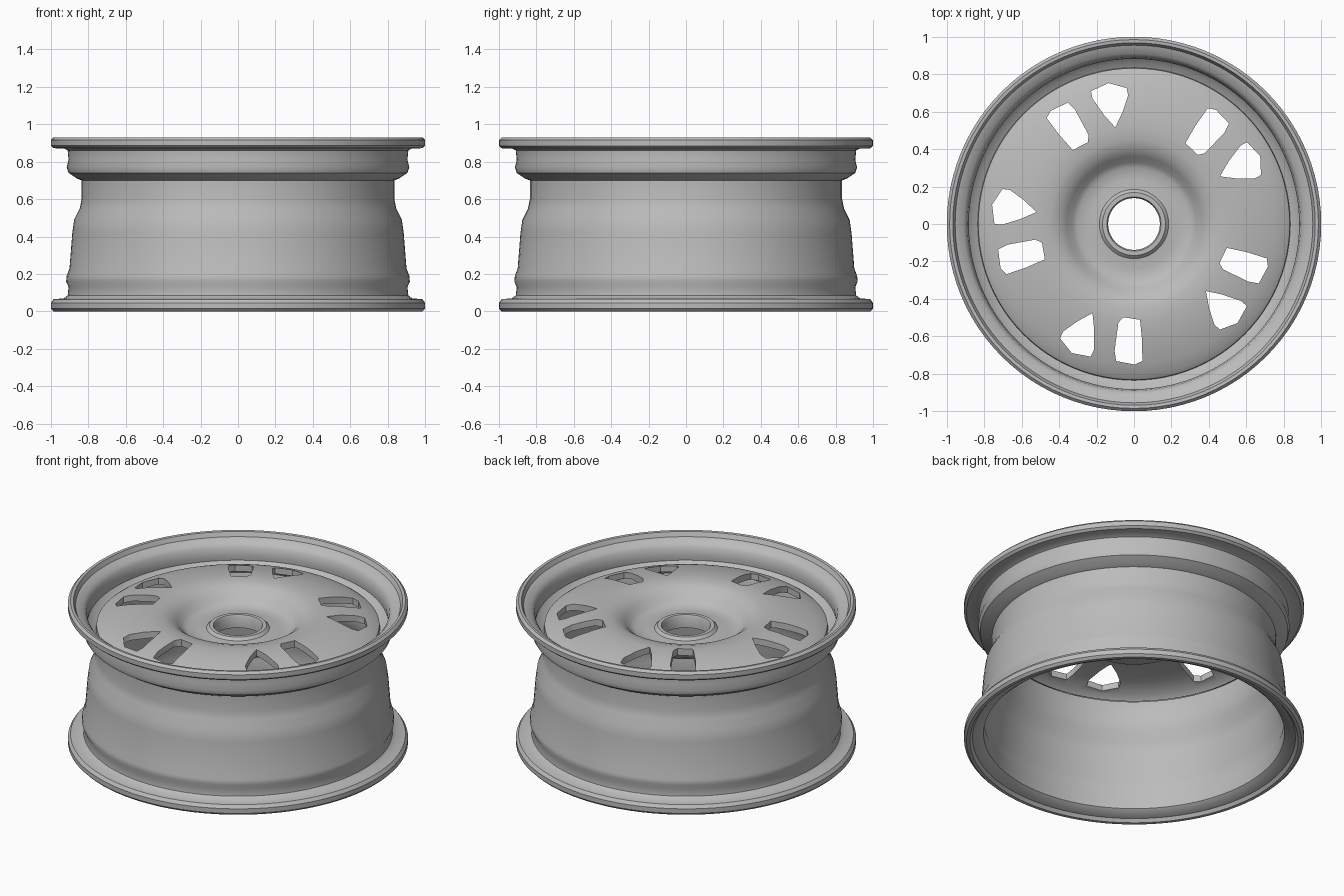
import bpy, bmesh
from math import sin, cos, pi, radians

if "Cube" in bpy.data.objects:
    bpy.data.objects.remove(bpy.data.objects["Cube"])

metal = bpy.data.materials.new("grey metal")
metal.use_nodes = True
metal.diffuse_color = (0.5, 0.5, 0.5, 1)
metal.node_tree.nodes["Principled BSDF"].inputs["Base Color"].default_value = (0.5, 0.5, 0.5, 1)


def finish(bm, name):
    bmesh.ops.recalc_face_normals(bm, faces=bm.faces)
    mesh = bpy.data.meshes.new(name)
    bm.to_mesh(mesh)
    bm.free()
    mesh.materials.append(metal)
    ob = bpy.data.objects.new(name, mesh)
    bpy.context.collection.objects.link(ob)
    return ob


def lathe(name, profile, segments=96):
    """Closed (radius, height) profile turned around z."""
    bm = bmesh.new()
    rings = []
    for i in range(segments):
        a = 2 * pi * i / segments
        rings.append([bm.verts.new((r * cos(a), r * sin(a), z)) for r, z in profile])
    n = len(profile)
    for i in range(segments):
        p, q = rings[i], rings[(i + 1) % segments]
        for j in range(n):
            k = (j + 1) % n
            bm.faces.new((p[j], q[j], q[k], p[k]))
    return finish(bm, name)


def smooth(ob, angle=35):
    bpy.ops.object.select_all(action='DESELECT')
    ob.select_set(True)
    bpy.context.view_layer.objects.active = ob
    bpy.ops.object.shade_smooth_by_angle(angle=radians(angle))


# Barrel with flanges, bead seats and drop centre
outside = [(0.985, 0), (1, 0.015), (1, 0.045), (0.985, 0.065), (0.93, 0.07), (0.91, 0.085),
           (0.905, 0.13), (0.918, 0.16), (0.915, 0.19), (0.9, 0.23), (0.885, 0.42),
           (0.875, 0.49), (0.845, 0.55), (0.835, 0.6), (0.835, 0.7), (0.86, 0.71),
           (0.905, 0.74), (0.915, 0.77), (0.905, 0.81), (0.91, 0.86), (0.93, 0.87),
           (0.985, 0.872), (1, 0.885), (1, 0.915), (0.985, 0.93)]
inside = [(0.968, 0.928), (0.955, 0.9), (0.91, 0.885), (0.89, 0.86), (0.882, 0.81),
          (0.885, 0.78), (0.86, 0.755), (0.815, 0.735), (0.805, 0.7), (0.805, 0.6),
          (0.815, 0.54), (0.845, 0.48), (0.86, 0.42), (0.875, 0.23), (0.89, 0.18),
          (0.88, 0.13), (0.885, 0.05), (0.91, 0.03), (0.95, 0.02), (0.965, 0)]
smooth(lathe("rim_barrel", outside + inside))

# Domed face with sunken hub and raised ring round the centre bore
top = [(0.835, 0.75), (0.832, 0.775), (0.81, 0.79), (0.75, 0.81), (0.68, 0.83), (0.6, 0.845),
       (0.52, 0.853), (0.45, 0.85), (0.4, 0.835), (0.36, 0.805), (0.33, 0.77), (0.3, 0.752),
       (0.24, 0.75), (0.185, 0.755), (0.168, 0.772), (0.145, 0.772), (0.138, 0.76)]
under = [(0.138, 0.69), (0.3, 0.69), (0.345, 0.72), (0.4, 0.785), (0.46, 0.808),
         (0.55, 0.81), (0.68, 0.79), (0.78, 0.762), (0.81, 0.735)]
face = lathe("wheel_face", top + under)

# Five pairs of vents: (radial, sideways) outlines around each vent axis
wide_vent = [(0.5, -0.04), (0.53, -0.065), (0.68, -0.08), (0.735, -0.07), (0.75, 0.03),
             (0.73, 0.07), (0.62, 0.065), (0.51, 0.05)]
pointed_vent = [(0.525, 0.0), (0.6, -0.055), (0.68, -0.1), (0.72, -0.1), (0.765, -0.01),
                (0.74, 0.09), (0.7, 0.09), (0.6, 0.045)]
bm = bmesh.new()
for i in range(5):
    for outline, offset in ((wide_vent, 11), (pointed_vent, -12)):
        a = radians(41 + 72 * i + offset)
        base = bm.faces.new([bm.verts.new((u * cos(a) - v * sin(a), u * sin(a) + v * cos(a), 0.6))
                             for u, v in outline])
        moved = bmesh.ops.extrude_face_region(bm, geom=[base])["geom"]
        bmesh.ops.translate(bm, vec=(0, 0, 0.4),
                            verts=[g for g in moved if isinstance(g, bmesh.types.BMVert)])
cutter = finish(bm, "vent_cutter")
cutter.hide_render = True

cut = face.modifiers.new("vents", 'BOOLEAN')
cut.operation = 'DIFFERENCE'
cut.solver = 'EXACT'
cut.object = cutter
bpy.context.view_layer.objects.active = face
bpy.ops.object.modifier_apply(modifier=cut.name)
bpy.data.objects.remove(cutter)
smooth(face)
